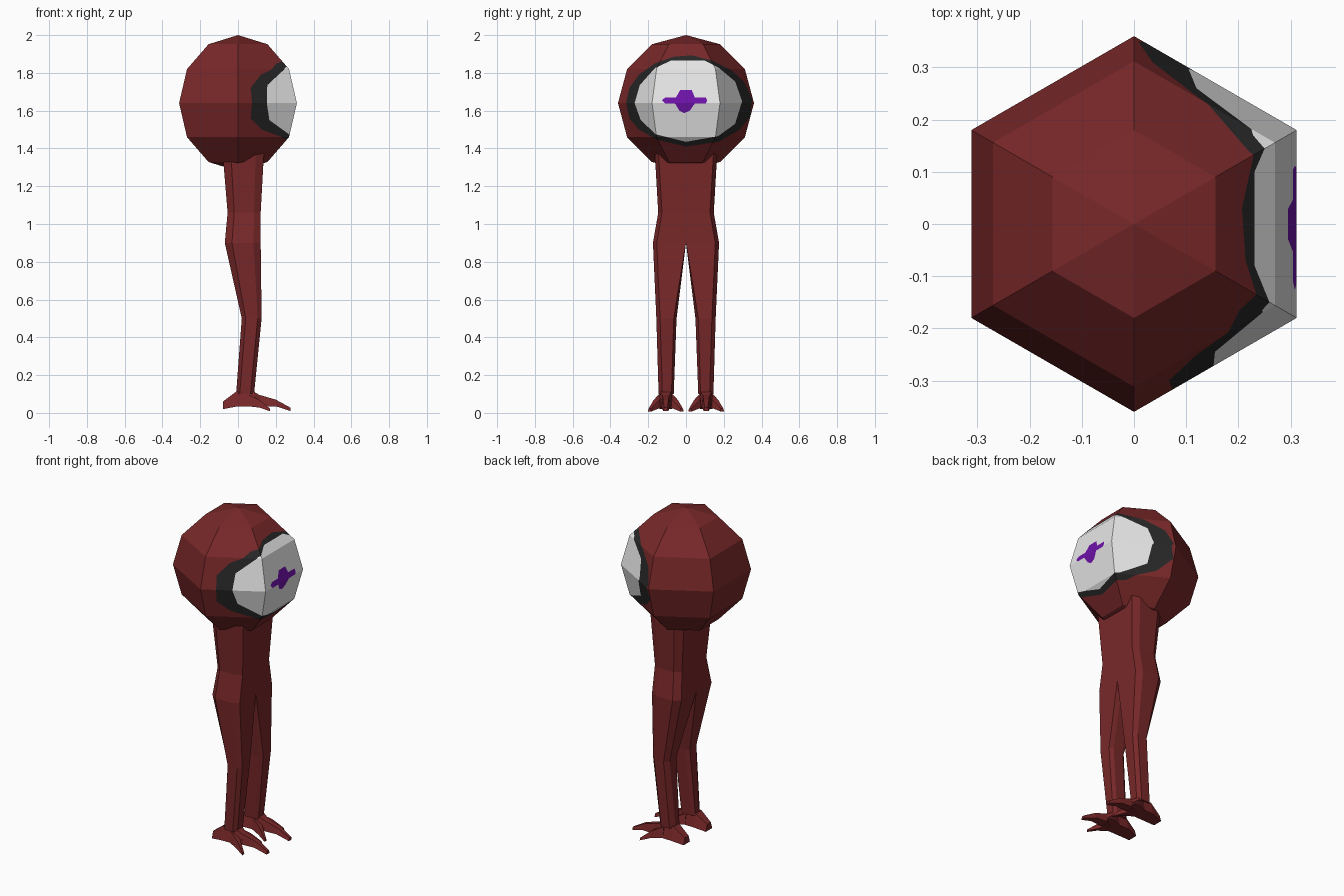
import bpy, bmesh, math
from mathutils import Vector, Matrix

cube = bpy.data.objects.get("Cube")
if cube:
    bpy.data.objects.remove(cube, do_unlink=True)


def material(name, rgb):
    m = bpy.data.materials.new(name)
    m.use_nodes = True
    m.diffuse_color = (*rgb, 1)
    m.node_tree.nodes["Principled BSDF"].inputs["Base Color"].default_value = (*rgb, 1)
    return m


RED = material("dark red", (0.19, 0.021, 0.022))
BLACK = material("black", (0.02, 0.02, 0.02))
WHITE = material("off white", (0.8, 0.8, 0.8))
PURPLE = material("purple", (0.16, 0.006, 0.4))


def finish(bm, name, mats, mirror=False):
    bmesh.ops.recalc_face_normals(bm, faces=bm.faces)
    mesh = bpy.data.meshes.new(name)
    bm.to_mesh(mesh)
    bm.free()
    for m in mats:
        mesh.materials.append(m)
    ob = bpy.data.objects.new(name, mesh)
    bpy.context.collection.objects.link(ob)
    if mirror:
        mod = ob.modifiers.new("Mirror", 'MIRROR')
        mod.use_axis = (False, True, False)
        mod.merge_threshold = 0.0005
    return ob


def loft(bm, sections):
    """Skin a row of equal-length closed sections and cap both ends."""
    rings = [[bm.verts.new(p) for p in s] for s in sections]
    n = len(rings[0])
    for a, b in zip(rings, rings[1:]):
        for i in range(n):
            j = (i + 1) % n
            bm.faces.new((a[i], a[j], b[j], b[i]))
    bm.faces.new(rings[0])
    bm.faces.new(rings[-1])


def paint(bm, outline, index):
    """Cut a convex (y, z) outline into the +x side and colour its inside."""
    pts = [Vector((0, y, z)) for y, z in outline]
    middle = sum(pts, Vector()) / len(pts)
    planes = []

    def inside():
        return [f for f in bm.faces if f.normal.x > 0.05
                and all((f.calc_center_median() - co).dot(no) < 0 for co, no in planes)]

    for a, b in zip(pts, pts[1:] + pts[:1]):
        no = (b - a).cross(Vector((1, 0, 0))).normalized()
        if (middle - a).dot(no) > 0:
            no.negate()
        faces = inside()
        geom = set(faces)
        for f in faces:
            geom.update(f.edges)
            geom.update(f.verts)
        bmesh.ops.bisect_plane(bm, geom=list(geom), dist=1e-5, plane_co=a, plane_no=no)
        bm.normal_update()
        planes.append((a, no))
    for f in inside():
        f.material_index = index


# Round body with the eye cut into its +x side
bm = bmesh.new()
bmesh.ops.create_uvsphere(bm, u_segments=6, v_segments=6, radius=0.36)
if max(v.co.x for v in bm.verts) > 0.35:
    bmesh.ops.rotate(bm, verts=bm.verts, matrix=Matrix.Rotation(math.pi / 6, 3, 'Z'))
bmesh.ops.translate(bm, verts=bm.verts, vec=(0, 0, 1.64))
bm.normal_update()
rim = [(-.317, 1.64), (-.3, 1.72), (-.25, 1.79), (-.165, 1.85), (-.07, 1.885),
       (.03, 1.893), (.14, 1.865), (.24, 1.815), (.31, 1.75), (.35, 1.66),
       (.34, 1.57), (.28, 1.495), (.17, 1.435), (0, 1.41), (-.15, 1.445),
       (-.25, 1.5), (-.3, 1.56)]
eyeball = [(-.272, 1.64), (-.245, 1.735), (-.165, 1.825), (-.08, 1.865), (.1, 1.865),
           (.17, 1.83), (.26, 1.755), (.297, 1.65), (.26, 1.53), (.17, 1.465),
           (0, 1.435), (-.16, 1.475), (-.24, 1.55)]
pupil_bar = [(-.127, 1.655), (-.11, 1.637), (.105, 1.637), (.112, 1.655),
             (.105, 1.67), (-.11, 1.67)]
pupil_core = [(-.065, 1.65), (-.035, 1.6), (-.01, 1.587), (.02, 1.6),
              (.055, 1.65), (.03, 1.71), (-.03, 1.71)]
for shape, index in ((rim, 1), (eyeball, 2), (pupil_bar, 3), (pupil_core, 3)):
    paint(bm, shape, index)
finish(bm, "body_with_eye", [RED, BLACK, WHITE, PURPLE])

# Legs: back x, front x, inner y, outer y, inner bevel at each height
leg_rows = [(.1, -.01, .085, .065, .145, .012),
            (.5, .02, .125, .05, .157, .015),
            (.9, -.07, .12, 0, .175, 0),
            (1.06, -.055, .12, 0, .147, 0),
            (1.42, -.085, .14, 0, .168, 0)]
bm = bmesh.new()
sections = []
for z, x0, x1, y0, y1, c in leg_rows:
    w = (x1 - x0) * 0.2
    sections.append([(x0, y0 + c, z), (x0, y1 - .03, z), (x0 + w, y1, z), (x1 - w, y1, z),
                     (x1, y1 - .02, z), (x1, y0 + c, z), (x1 - w, y0, z), (x0 + w, y0, z)])
loft(bm, sections)
hidden = [f for f in bm.faces if all(abs(v.co.y) < 1e-4 for v in f.verts)]
bmesh.ops.delete(bm, geom=hidden, context='FACES')
finish(bm, "legs", [RED], mirror=True)


def foot_part(bm, rows):
    """Rows are x, y, half width, bottom, top; the top is narrower."""
    loft(bm, [[(x, y - w, lo), (x, y + w, lo), (x, y + w * .6, hi), (x, y - w * .6, hi)]
              for x, y, w, lo, hi in rows])


# Feet: heel, long middle toe and two splayed side toes
FOOT_Y = 0.107
bm = bmesh.new()
foot_part(bm, [(-.08, FOOT_Y, .03, .02, .06), (-.01, FOOT_Y, .045, .033, .112),
               (.085, FOOT_Y, .045, .035, .112), (.12, FOOT_Y, .03, .033, .09)])
foot_part(bm, [(.07, FOOT_Y, .032, .035, .108), (.2, FOOT_Y, .024, .035, .07),
               (.277, FOOT_Y, .014, .01, .028)])
for side in (-1, 1):
    foot_part(bm, [(.05, FOOT_Y + side * .02, .025, .035, .1),
                   (.115, FOOT_Y + side * .05, .024, .028, .068),
                   (.17, FOOT_Y + side * .085, .01, .008, .022)])
finish(bm, "feet", [RED], mirror=True)
